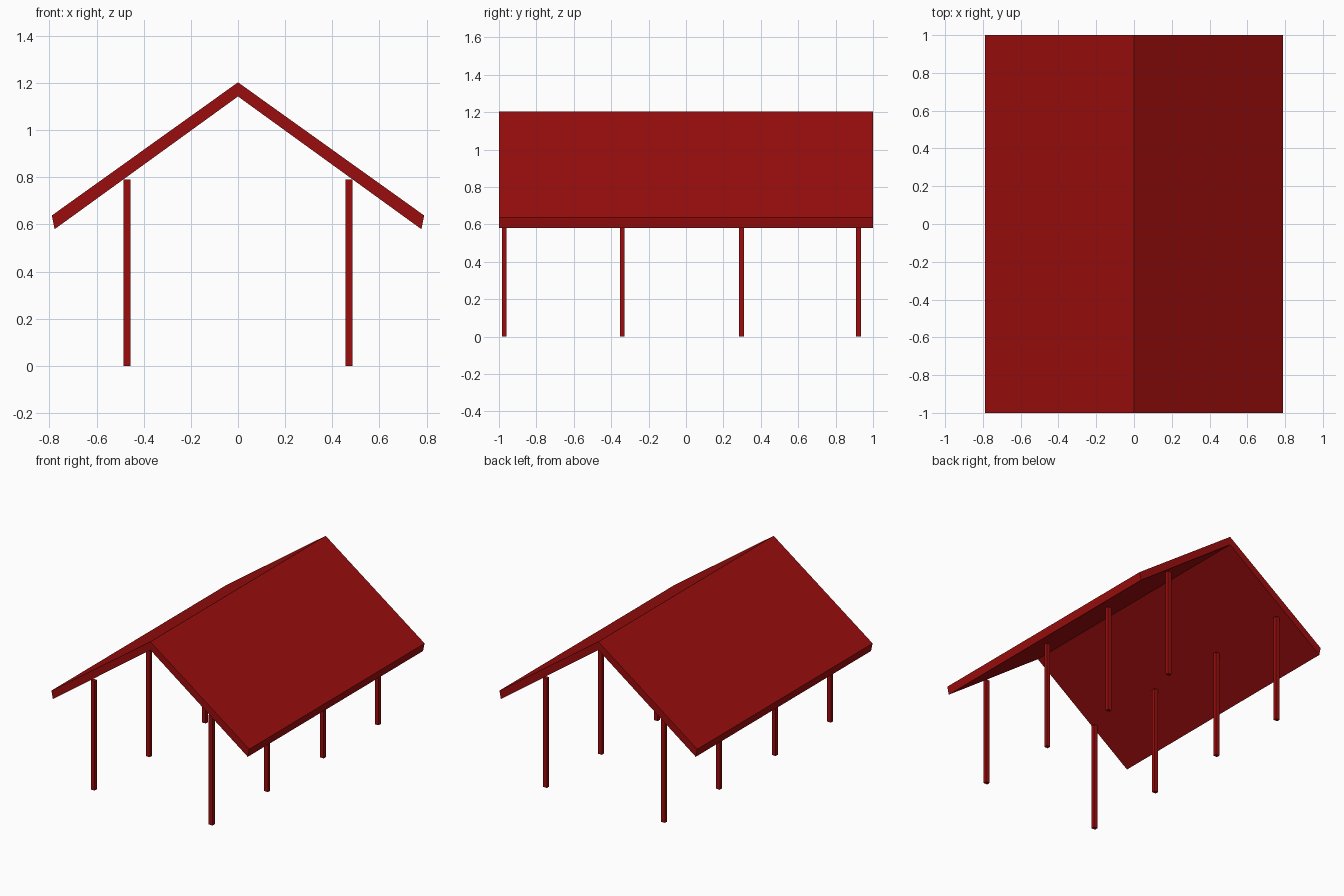
import bpy
import bmesh

cube = bpy.data.objects.get("Cube")
if cube:
    bpy.data.objects.remove(cube, do_unlink=True)

# Single barn-red paint
red = bpy.data.materials.new("barn_red")
red.use_nodes = True
colour = (0.33, 0.004, 0.004, 1)
red.diffuse_color = colour
red.node_tree.nodes["Principled BSDF"].inputs["Base Color"].default_value = colour


def extrude_profile(name, profile, y0, y1):
    """Extrude a closed (x, z) outline along y."""
    bm = bmesh.new()
    face = bm.faces.new([bm.verts.new((x, y0, z)) for x, z in profile])
    grown = bmesh.ops.extrude_face_region(bm, geom=[face])["geom"]
    verts = [g for g in grown if isinstance(g, bmesh.types.BMVert)]
    bmesh.ops.translate(bm, verts=verts, vec=(0, y1 - y0, 0))
    bmesh.ops.recalc_face_normals(bm, faces=bm.faces)
    mesh = bpy.data.meshes.new(name)
    bm.to_mesh(mesh)
    bm.free()
    mesh.materials.append(red)
    obj = bpy.data.objects.new(name, mesh)
    bpy.context.collection.objects.link(obj)
    return obj


# Gabled roof slabs: one per side, meeting at the ridge
ridge_top, ridge_under = 1.203, 1.143
eave_top, eave_under = (0.79, 0.638), (0.778, 0.58)
roof = [(0, ridge_top), eave_top, eave_under, (0, ridge_under),
        (-eave_under[0], eave_under[1]), (-eave_top[0], eave_top[1])]
extrude_profile("gabled_roof", roof, -1, 1)

# Two rows of four square posts
post_x, post_top = 0.471, 0.79
half_w, half_d = 0.015, 0.013
for side, sign in (("left", 1), ("right", -1)):
    for i, y in enumerate((-0.972, -0.341, 0.296, 0.922)):
        x = sign * post_x
        outline = [(x - half_w, 0), (x + half_w, 0),
                   (x + half_w, post_top), (x - half_w, post_top)]
        extrude_profile(f"{side}_post_{i + 1}", outline, y - half_d, y + half_d)
